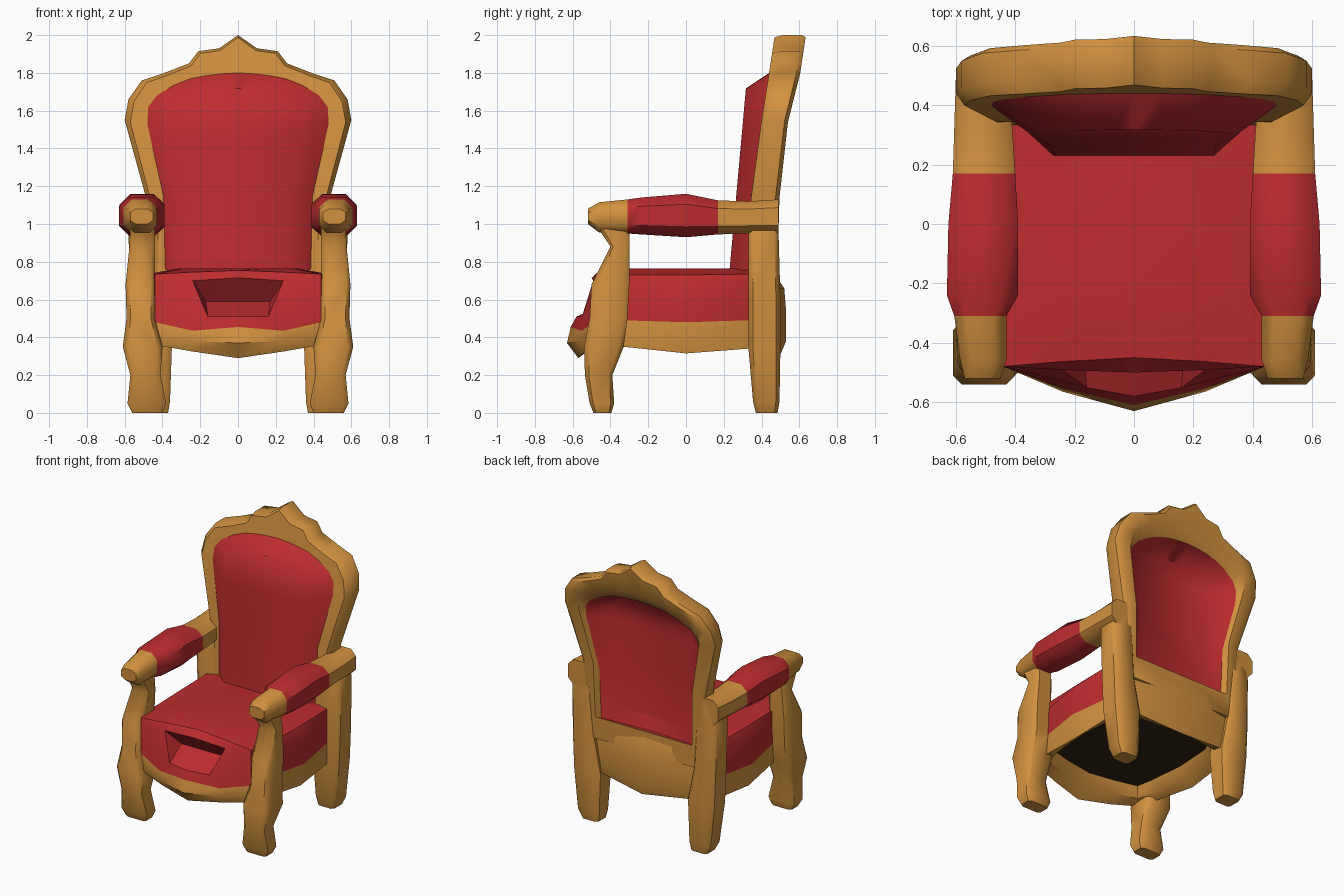
import bpy, bmesh, math

if "Cube" in bpy.data.objects:
    bpy.data.objects.remove(bpy.data.objects["Cube"])


def material(name, rgb):
    m = bpy.data.materials.new(name)
    m.diffuse_color = (*rgb, 1)
    m.use_nodes = True
    m.node_tree.nodes["Principled BSDF"].inputs["Base Color"].default_value = m.diffuse_color
    return m


MATS = [material("golden wood", (0.64, 0.285, 0.05)),
        material("red fabric", (0.51, 0.025, 0.028)),
        material("dark underside", (0.03, 0.018, 0.006))]
GOLD, RED, DARK = 0, 1, 2


def finish(name, bm, rule, angle=38):
    """Fix normals, colour the faces by a rule on their centre, smooth by angle."""
    bmesh.ops.recalc_face_normals(bm, faces=bm.faces)
    for f in bm.faces:
        f.material_index = rule(f.calc_center_median())
    me = bpy.data.meshes.new(name)
    bm.to_mesh(me)
    bm.free()
    for m in MATS:
        me.materials.append(m)
    ob = bpy.data.objects.new(name, me)
    bpy.context.collection.objects.link(ob)
    bpy.ops.object.select_all(action='DESELECT')
    ob.select_set(True)
    bpy.context.view_layer.objects.active = ob
    bpy.ops.object.shade_smooth_by_angle(angle=math.radians(angle))
    return ob


def loft(rings, caps=True):
    """Skin a list of closed rings with equal point counts."""
    bm = bmesh.new()
    vs = [[bm.verts.new(p) for p in r] for r in rings]
    n = len(rings[0])
    for a, b in zip(vs, vs[1:]):
        for j in range(n):
            k = (j + 1) % n
            bm.faces.new((a[j], a[k], b[k], b[j]))
    if caps:
        bm.faces.new(vs[0])
        bm.faces.new(vs[-1])
    return bm


def octagon(a0, a1, b0, b1, c):
    """Rectangle with cut corners."""
    ca, cb = (a1 - a0) * c, (b1 - b0) * c
    return [(a0 + ca, b0), (a1 - ca, b0), (a1, b0 + cb), (a1, b1 - cb),
            (a1 - ca, b1), (a0 + ca, b1), (a0, b1 - cb), (a0, b0 + cb)]


def interp(table, t):
    for (t0, v0), (t1, v1) in zip(table, table[1:]):
        if t <= t1:
            return v0 + (v1 - v0) * max(0, (t - t0) / (t1 - t0))
    return table[-1][1]


def mirrored(half):
    """Half outline from centre to centre, completed on the other side."""
    return half + [(-p[0], *p[1:]) for p in reversed(half) if p[0] > 1e-6]


# Legs: z, inner x, outer x, front y, rear y
FRONT_LEG = [(0, .40, .56, -.49, -.395), (.05, .38, .585, -.51, -.38), (.2, .41, .57, -.535, -.39),
             (.35, .40, .61, -.54, -.33), (.5, .44, .59, -.51, -.31), (.68, .44, .595, -.50, -.30),
             (.88, .44, .575, -.40, -.30), (1.0, .44, .57, -.48, -.30)]
BACK_LEG = [(0, .37, .50, .37, .485), (.06, .36, .53, .355, .495), (.35, .35, .56, .33, .50),
            (.6, .40, .57, .33, .50), (.95, .41, .58, .33, .49), (1.12, .42, .52, .35, .49)]
# Arms: y, inner x, outer x, bottom z, top z
ARM = [(-.52, .45, .57, 1.0, 1.08), (-.46, .43, .585, .955, 1.115), (-.31, .43, .605, .95, 1.13),
       (-.24, .39, .63, .945, 1.14), (0, .39, .625, .93, 1.16), (.17, .40, .61, .945, 1.125),
       (.33, .41, .605, .95, 1.12), (.49, .43, .60, .95, 1.13)]

for s, side in ((1, "right"), (-1, "left")):
    for nm, prof in (("front_leg", FRONT_LEG), ("back_leg", BACK_LEG)):
        rings = [[(s * x, y, z) for x, y in octagon(x0, x1, y0, y1, .14)]
                 for z, x0, x1, y0, y1 in prof]
        finish(f"{nm}_{side}", loft(rings), lambda c: GOLD, 45)
    rings = [[(s * x, y, z) for x, z in octagon(x0, x1, z0, z1, .24)]
             for y, x0, x1, z0, z1 in ARM]
    finish(f"arm_{side}", loft(rings), lambda c: RED if -.31 < c.y < .17 else GOLD, 46)

# Seat: half plan (front centre round to back centre), varied per level
def seat_ring(yf, yb, zs, mid=.53, xf=.24):
    xs = [0, xf, .44, .47, mid, .48, .42, 0]
    ys = [yf, yf + (-.48 - yf) * xf / .55, -.48, -.33, 0, .33, .45, yb]
    return mirrored(list(zip(xs, ys, zs)))


def scaled(ring, k, z):
    return [(x * k, y * k, z) for x, y, _ in ring]


low = seat_ring(-.57, .50, [.29, .325, .36, .35, .315, .34, .36, .31], .50)
top = seat_ring(-.45, .46, [.755, .745, .735, .73, .73, .735, .74, .75], .48)
seat_rings = [scaled(low, .80, .44), scaled(low, .87, .37), low,
              seat_ring(-.63, .53, [.37, .38, .41, .41, .40, .41, .41, .38]),
              seat_ring(-.61, .53, [.455, .435, .48, .49, .48, .49, .49, .50]),
              seat_ring(-.58, .53, [.51, .51, .53, .53, .53, .53, .53, .54], xf=.16),
              seat_ring(-.50, .52, [.715, .70, .69, .68, .68, .67, .66, .66]),
              top, scaled(top, .65, .765)]


def seat_colour(c):
    if abs(c.x) < .12 and abs(c.y) < .15 and c.z < .5:
        return DARK
    return RED if c.z > .455 and (c.y < .38 or c.z > .72) else GOLD


bm = loft(seat_rings)
# Sunken pocket in the cushion front: two slopes meeting in a deep fold
pocket = [f for f in bm.faces if abs(f.calc_center_median().x) < .2
          and .57 < f.calc_center_median().z < .65 and f.calc_center_median().y < -.4]
rim = {v for f in pocket for v in f.verts}
bmesh.ops.delete(bm, geom=pocket, context='FACES')
upper = sorted((v for v in rim if v.co.z > .6), key=lambda v: v.co.x)
lower = sorted((v for v in rim if v.co.z < .6), key=lambda v: v.co.x)
fold = [bm.verts.new((x, -.40, .59)) for x in (-.17, 0, .17)]
for row in (upper, lower):
    for i in range(2):
        bm.faces.new((row[i], row[i + 1], fold[i + 1], fold[i]))
for i in (0, 2):
    bm.faces.new((upper[i], lower[i], fold[i]))
finish("seat", bm, seat_colour)

# Backrest: half outlines in x, z, leaning back with height
OUTER = [(0, .60), (.47, .60), (.49, 1.15), (.60, 1.55), (.58, 1.66), (.51, 1.76), (.39, 1.80),
         (.26, 1.85), (.21, 1.915), (.10, 1.93), (0, 2.0)]
INNER = [(0, .76), (.385, .76), (.395, 1.15), (.48, 1.53), (.475, 1.62), (.43, 1.68), (.34, 1.735),
         (.25, 1.77), (.17, 1.785), (.09, 1.795), (0, 1.80)]
FRONT_Y = [(.6, .33), (1.15, .345), (1.55, .40), (1.8, .44), (2.0, .47)]
BACK_Y = [(.6, .48), (1.15, .495), (1.5, .53), (1.68, .575), (1.8, .605), (2.0, .635)]


def front_y(z):
    return interp(FRONT_Y, z)


def rear_y(z):
    return interp(BACK_Y, z)


def back_ring(half, depth):
    return mirrored([(x, depth(z), z) for x, z in half])


def shrink(half, kx, z0, kz):
    return [(x * kx, z0 + (z - .76) * kz) for x, z in half]


# Frame: closed loop of rings with slightly bevelled outer rims
RIM = [(x * .95, z - .012 if z > .7 else z) for x, z in OUTER]
REAR_INNER = shrink(INNER, .94, .73, .955)


def hollow_y(z):
    return rear_y(z) - .035


inner_front = back_ring(INNER, front_y)
rings = [inner_front, back_ring(RIM, front_y),
         back_ring(OUTER, lambda z: front_y(z) + .04),
         back_ring(OUTER, lambda z: rear_y(z) - .02), back_ring(RIM, rear_y),
         back_ring(INNER, rear_y), back_ring(REAR_INNER, hollow_y)]
finish("backrest_frame", loft(rings, caps=False), lambda c: GOLD, 45)


def padding(name, rim, face_half, face_depth, angle):
    """Fabric panel: sloping border, then strips across between mirrored points."""
    bm = loft([rim, back_ring(face_half, face_depth)], caps=False)
    bm.verts.ensure_lookup_table()
    n = len(bm.verts) // 2
    v = bm.verts[n:]
    h = len(INNER) - 1
    # v[0] bottom centre, v[h] top centre, others pair as i and n - i
    bm.faces.new((v[0], v[1], v[n - 1]))
    for i in range(1, h - 1):
        bm.faces.new((v[n - i], v[i], v[i + 1], v[n - i - 1]))
    bm.faces.new((v[h - 1], v[h], v[h + 1]))
    return finish(name, bm, lambda c: RED, angle)


# Front cushion bulges forward, rear panel is a smooth hollow in the frame
padding("back_cushion", inner_front, shrink(INNER, .70, .73, .95),
        lambda z: .23 + .09 * (z - .75), 50)
rear = padding("back_panel", back_ring(REAR_INNER, hollow_y), shrink(INNER, .66, .84, .80),
               lambda z: .41 - .04 * (z - .84), 75)
centre = min(rear.data.polygons, key=lambda p: abs(p.center.x) + abs(p.center.z - 1.3))
if centre.normal.y < 0:               # the rear panel must face backwards
    rear.data.flip_normals()
